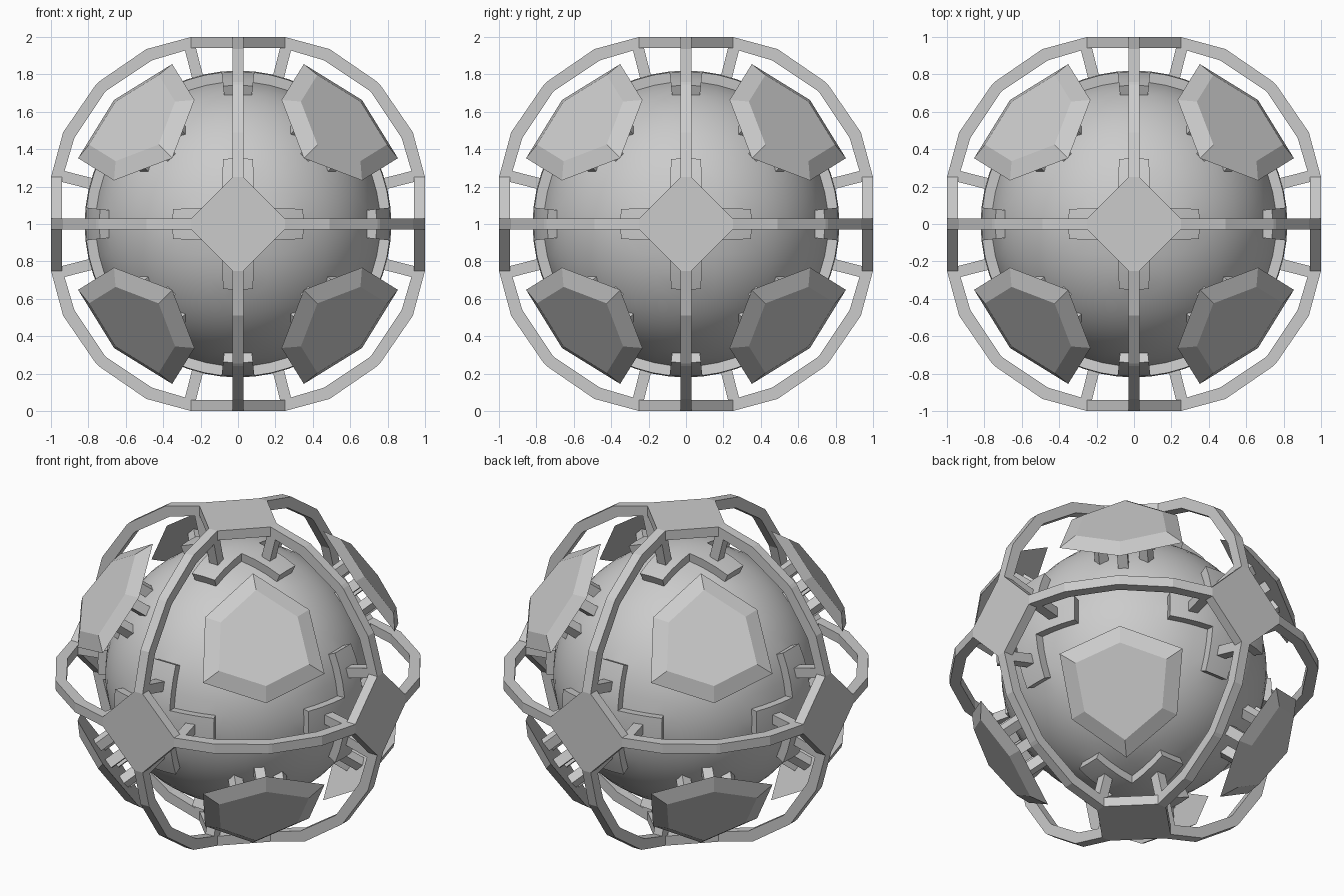
import bpy, bmesh
from math import pi
from mathutils import Vector, Matrix

if "Cube" in bpy.data.objects:
    bpy.data.objects.remove(bpy.data.objects["Cube"])

C = Vector((0, 0, 1))


def make(name, bm, angle=0):
    bmesh.ops.remove_doubles(bm, verts=bm.verts, dist=0.0002)
    bmesh.ops.recalc_face_normals(bm, faces=bm.faces)
    me = bpy.data.meshes.new(name)
    bm.to_mesh(me)
    bm.free()
    ob = bpy.data.objects.new(name, me)
    bpy.context.collection.objects.link(ob)
    ob.location = C
    if angle:
        bpy.ops.object.select_all(action='DESELECT')
        ob.select_set(True)
        bpy.context.view_layer.objects.active = ob
        bpy.ops.object.shade_smooth_by_angle(angle=angle)
    return ob


def loft(bm, lower, upper):
    """Closed solid between two matching rings of points."""
    a = [bm.verts.new(p) for p in lower]
    b = [bm.verts.new(p) for p in upper]
    bm.faces.new(a)
    bm.faces.new(b)
    n = len(a)
    for i in range(n):
        bm.faces.new((a[i], a[(i + 1) % n], b[(i + 1) % n], b[i]))


def beam(bm, start, end, side, w, d):
    """Square bar from start to end, half sizes w along side and d across."""
    start, end, side = Vector(start), Vector(end), Vector(side).normalized()
    up = (end - start).cross(side).normalized()
    offs = [side * i * w + up * j * d for i, j in ((-1, -1), (1, -1), (1, 1), (-1, 1))]
    loft(bm, [start + o for o in offs], [end + o for o in offs])


# Rotations that carry +z onto the six axes
AXES = [Matrix.Rotation(a, 3, 'X') for a in (0, pi / 2, pi, -pi / 2)]
AXES += [Matrix.Rotation(a, 3, 'Y') for a in (pi / 2, -pi / 2)]
OCTANTS = [Vector((x, y, z)) for x in (-1, 1) for y in (-1, 1) for z in (-1, 1)]

# Round core on a cube-sphere grid, with a raised cross on each axis
R_LOW, R_HIGH, S, L = 0.765, 0.82, 0.088, 0.35
T = [0, S, 0.18, 0.27, L]
half = [t / (R_HIGH ** 2 - t * t) ** 0.5 for t in T] + [0.62, 0.8, 1.0]
grid = [-h for h in half[:0:-1]] + half
s_lim, l_lim = half[1] + 1e-4, half[4] + 1e-4


def raised(x, y):
    return min(abs(x), abs(y)) < s_lim and max(abs(x), abs(y)) < l_lim


bm = bmesh.new()
for rot in AXES:
    for x0, x1 in zip(grid, grid[1:]):
        for y0, y1 in zip(grid, grid[1:]):
            pts = [Vector(p).normalized() for p in
                   ((x0, y0, 1), (x1, y0, 1), (x1, y1, 1), (x0, y1, 1))]
            up = raised((x0 + x1) / 2, (y0 + y1) / 2)
            r = R_HIGH if up else R_LOW
            bm.faces.new([bm.verts.new(rot @ p * r) for p in pts])
            # side walls where a raised cell meets a low one
            if up:
                mx, my, dx, dy = (x0 + x1) / 2, (y0 + y1) / 2, x1 - x0, y1 - y0
                near = ((mx, y0 - 0.01), (x1 + 0.01, my), (mx, y1 + 0.01), (x0 - 0.01, my))
                for i, q in enumerate(near):
                    if not raised(*q):
                        a, b = rot @ pts[i], rot @ pts[(i + 1) % 4]
                        bm.faces.new([bm.verts.new(v) for v in
                                      (a * R_LOW, b * R_LOW, b * R_HIGH, a * R_HIGH)])
make("core", bm, pi / 6)

# Diamond plates of the outer frame
bm = bmesh.new()
A, W = 0.25, 0.03
oct_pts = [(A, -W), (A, W), (W, A), (-W, A), (-A, W), (-A, -W), (-W, -A), (W, -A)]
for rot in AXES:
    loft(bm, [rot @ Vector((x, y, 0.94)) for x, y in oct_pts],
         [rot @ Vector((x, y, 1.0)) for x, y in oct_pts])
make("frame_plates", bm)

# Faceted arched struts joining the plates
outer = [(0.25, 1.0), (0.49, 0.935), (0.745, 0.76)]
outer += [(0.76, 0.745)] + [(b, a) for a, b in outer[:2]][::-1]
inner = [(0.24, 0.94), (0.46, 0.875), (0.70, 0.715)]
inner += [(0.715, 0.70)] + [(b, a) for a, b in inner[:2]][::-1]
bm = bmesh.new()
for axis in range(3):
    for sa in (-1, 1):
        for sb in (-1, 1):
            def place(p, t):
                v = Vector((0, 0, 0))
                v[axis], v[(axis + 1) % 3], v[(axis + 2) % 3] = t, p[0] * sa, p[1] * sb
                return v
            profile = outer + inner[::-1]
            loft(bm, [place(p, -W) for p in profile], [place(p, W) for p in profile])
make("frame_struts", bm)

# Radial posts from the frame down to the core
bm = bmesh.new()
for rot in AXES:
    for k in range(4):
        turn = rot @ Matrix.Rotation(k * pi / 2, 3, 'Z')
        beam(bm, turn @ Vector((0.258, 0, 0.95)), turn @ Vector((0.212, 0, 0.77)),
             turn @ Vector((0, 1, 0)), W, W)
make("frame_posts", bm)

# Hexagonal armour panels with bevelled rims, and their pins
panels, pins = bmesh.new(), bmesh.new()
p1, q1, p2, q2 = 0.85, 0.347, 0.667, 0.237
rim = [Vector(p) for p in ((p1, q1, q1), (p2, p2, q2), (q1, p1, q1),
                           (q2, p2, p2), (q1, q1, p1), (p2, q2, p2))]
n = Vector((1, 1, 1)).normalized()
rim = [p + n * (0.90 - p.dot(n)) for p in rim]
top = [n * 0.95 + (p - n * 0.90) * 0.74 for p in rim]
for o in OCTANTS:
    loft(panels, [p * o for p in rim], [p * o for p in top])
    for p in rim:
        r = (p - n * 0.90).normalized()
        foot = r * 0.15 + n * 0.73
        beam(pins, foot * o, (foot + n * 0.18) * o, n.cross(r) * o, 0.03, 0.03)
make("octant_panels", panels)
make("panel_pins", pins)
